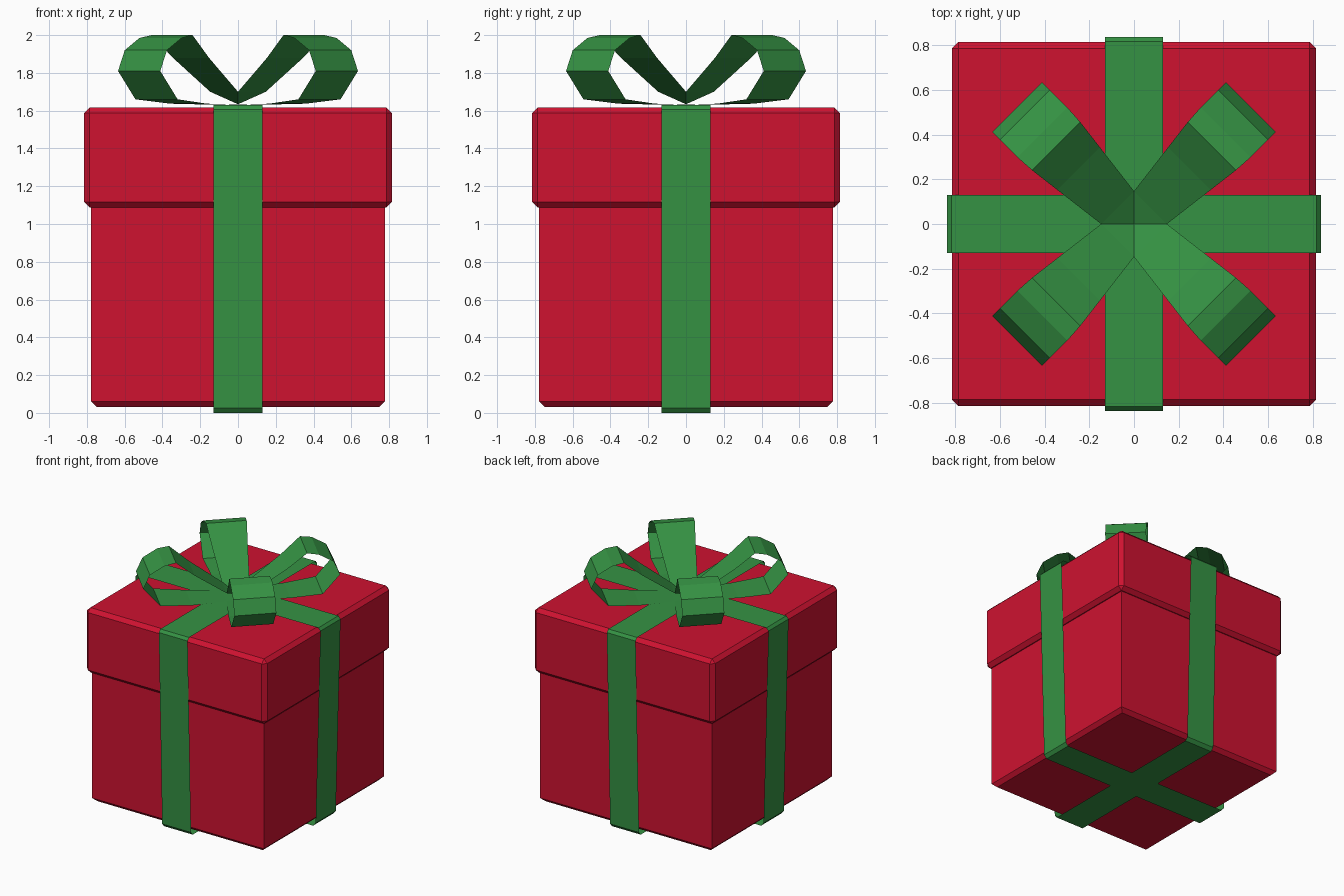
import bpy, bmesh
from math import sqrt

if "Cube" in bpy.data.objects:
    bpy.data.objects.remove(bpy.data.objects["Cube"])


def material(name, rgb):
    m = bpy.data.materials.new(name)
    m.diffuse_color = (*rgb, 1)
    m.use_nodes = True
    m.node_tree.nodes["Principled BSDF"].inputs["Base Color"].default_value = m.diffuse_color
    return m


RED = material("red_card", (0.62, 0.006, 0.03))
GREEN = material("green_ribbon", (0.036, 0.29, 0.057))


def finish(name, bm, mat):
    me = bpy.data.meshes.new(name)
    bm.to_mesh(me)
    bm.free()
    me.materials.append(mat)
    ob = bpy.data.objects.new(name, me)
    bpy.context.collection.objects.link(ob)
    return ob


def box(name, half, z0, z1, bevel, pick):
    """Square box whose edges chosen by pick(edge) are chamfered."""
    bm = bmesh.new()
    bmesh.ops.create_cube(bm, size=1)
    for v in bm.verts:
        v.co.x *= 2 * half
        v.co.y *= 2 * half
        v.co.z = z1 if v.co.z > 0 else z0
    edges = [e for e in bm.edges if pick(e)]
    bmesh.ops.bevel(bm, geom=edges, offset=bevel, segments=1, affect='EDGES')
    return finish(name, bm, RED)


# Box body (chamfered along the base only) and overhanging lid
box("box_body", 0.777, 0.03, 1.11, 0.03,
    lambda e: all(v.co.z < 0.5 for v in e.verts))
box("box_lid", 0.815, 1.087, 1.617, 0.03, lambda e: True)


def strip(bm, rows, closed=False):
    """Sheet of quads between successive (left, right) point pairs."""
    vs = [(bm.verts.new(a), bm.verts.new(b)) for a, b in rows]
    for i in range(len(vs) if closed else len(vs) - 1):
        a, b = vs[i], vs[(i + 1) % len(vs)]
        bm.faces.new((a[0], b[0], b[1], a[1]))
    return vs


# Two flat ribbons wrapped around the box, slightly tapered to the base
right = [(0.77, 0.0), (0.793, 0.027), (0.836, 1.607), (0.817, 1.629)]
loop = right + [(-x, z) for x, z in reversed(right)]
W = 0.13
for name, across in (("ribbon_left_right", False), ("ribbon_front_back", True)):
    bm = bmesh.new()
    if across:
        strip(bm, [((W, p, z), (-W, p, z)) for p, z in loop], True)
    else:
        strip(bm, [((p, -W, z), (p, W, z)) for p, z in loop], True)
    bmesh.ops.recalc_face_normals(bm, faces=bm.faces[:])
    finish(name, bm, GREEN)

# Bow: four diagonal loops, (radius, height) profile, mitred at the centre
profile = [(0.104, 1.70), (0.35, 1.878), (0.493, 2.0), (0.58, 1.985),
           (0.69, 1.92), (0.74, 1.81), (0.61, 1.66), (0.37, 1.637),
           (0.104, 1.632)]


def half_width(r):
    return min(0.158, 0.104 + (r - 0.104) * 0.125)


for name, sx, sy in (("bow_loop_front_right", 1, -1), ("bow_loop_front_left", -1, -1),
                     ("bow_loop_back_right", 1, 1), ("bow_loop_back_left", -1, 1)):
    bm = bmesh.new()
    rows = []
    for r, z in profile:
        w = 0.158 if r > 0.55 else half_width(r)
        a, b = (r + w) / sqrt(2), (r - w) / sqrt(2)
        rows.append(((sx * a, sy * b, z), (sx * b, sy * a, z)))
    vs = strip(bm, rows)
    # pointed ends where the four loops meet
    for end, z in ((vs[0], 1.634), (vs[-1], 1.631)):
        bm.faces.new((bm.verts.new((0, 0, z)), end[0], end[1]))
    bmesh.ops.recalc_face_normals(bm, faces=bm.faces[:])
    # outer side of the loop faces outward
    outer = max(bm.faces, key=lambda f: f.calc_center_median().xy.length)
    if outer.normal.x * sx < 0:
        bmesh.ops.reverse_faces(bm, faces=bm.faces[:])
    finish(name, bm, GREEN)
